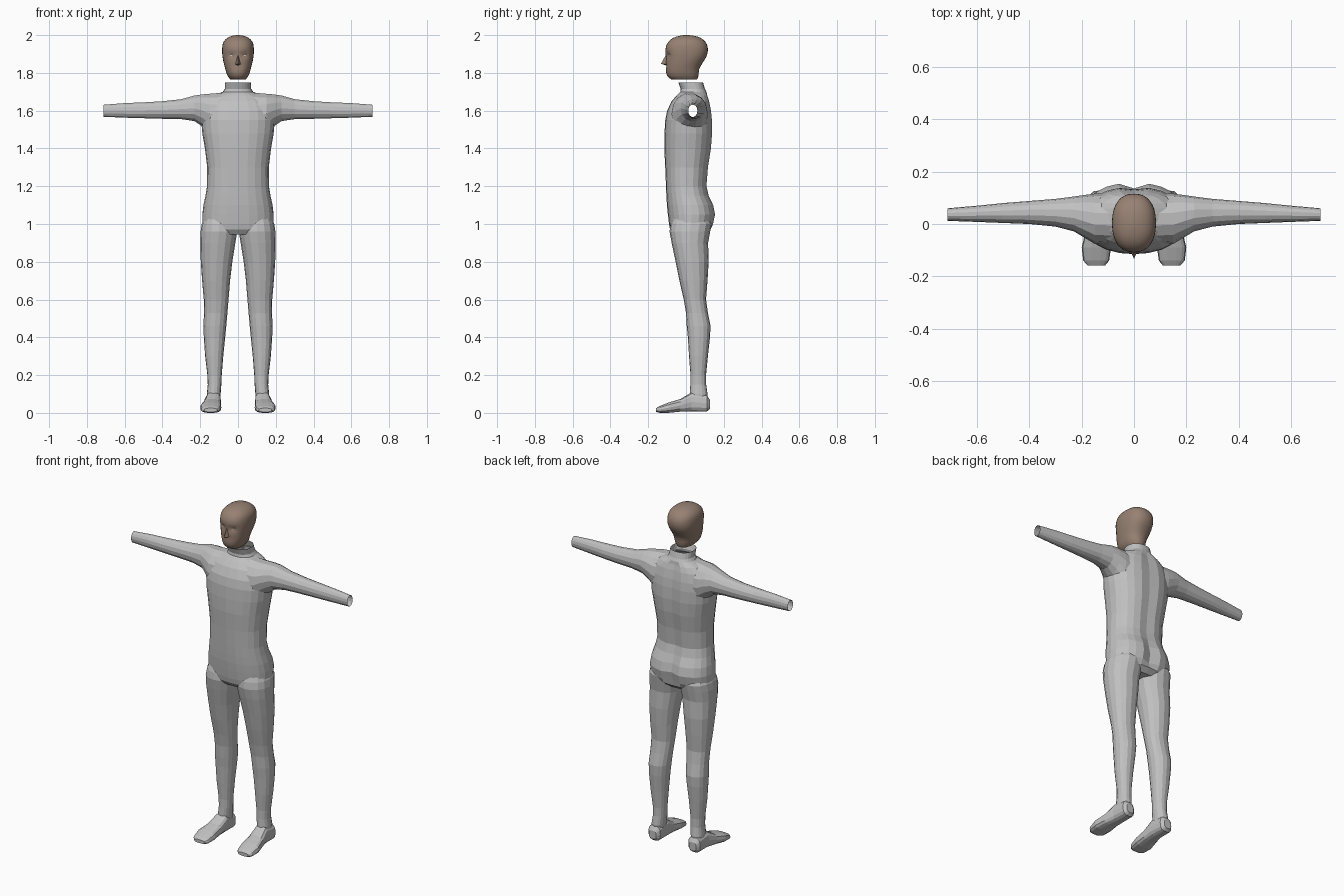
import bpy, bmesh, math


def material(name, rgb):
    m = bpy.data.materials.new(name)
    m.diffuse_color = (*rgb, 1)
    return m


SUIT = material("suit grey", (0.53, 0.53, 0.53))
SKIN = material("skin brown", (0.31, 0.22, 0.17))
WHITE = material("eye white", (0.75, 0.75, 0.75))


def densify(rows):
    """Insert one smooth in-between section between each pair of sections."""
    out = []
    for i in range(len(rows) - 1):
        p, q = rows[max(i - 1, 0)], rows[i]
        r, s = rows[i + 1], rows[min(i + 2, len(rows) - 1)]
        out.append(q)
        out.append(tuple((-a + 9 * b + 9 * c - d) / 16 for a, b, c, d in zip(p, q, r, s)))
    return out + [rows[-1]]


def loft(name, rows, axis, segs, power, mat, sculpt=None):
    """Rows are (position along axis, a_min, a_max, b_min, b_max)."""
    bm = bmesh.new()
    rings = []
    for t, a0, a1, b0, b1 in rows:
        ring = []
        for k in range(segs):
            ang = 2 * math.pi * k / segs
            c, s = math.cos(ang), math.sin(ang)
            a = (a0 + a1) / 2 + (a1 - a0) / 2 * math.copysign(abs(c) ** (2 / power), c)
            b = (b0 + b1) / 2 + (b1 - b0) / 2 * math.copysign(abs(s) ** (2 / power), s)
            if abs(a) < 1e-5:
                a = 0.0
            co = {"z": (a, b, t), "x": (t, a, b), "y": (a, t, b)}[axis]
            ring.append(bm.verts.new(sculpt(*co) if sculpt else co))
        rings.append(ring)
    for r, q in zip(rings, rings[1:]):
        for k in range(segs):
            n = (k + 1) % segs
            bm.faces.new((r[k], r[n], q[n], q[k]))
    bm.faces.new(rings[0])
    bm.faces.new(rings[-1])
    bmesh.ops.recalc_face_normals(bm, faces=bm.faces)
    me = bpy.data.meshes.new(name)
    bm.to_mesh(me)
    bm.free()
    me.materials.append(mat)
    ob = bpy.data.objects.new(name, me)
    bpy.context.collection.objects.link(ob)
    return ob


def cleft(x, y, z):
    # groove down the back and between the buttocks
    if y > 0.05 and 0.97 < z < 1.7:
        depth = 0.022 if z < 1.13 else 0.010
        y -= depth * math.exp(-(x / 0.03) ** 2)
    return x, y, z


# torso with collar
torso_rows = [(z, -w, w, y0, y1) for z, w, y0, y1 in [
    (0.945, 0.150, -0.065, 0.100), (0.97, 0.183, -0.084, 0.130), (1.00, 0.189, -0.090, 0.147),
    (1.05, 0.189, -0.096, 0.158), (1.10, 0.183, -0.101, 0.148), (1.15, 0.172, -0.104, 0.124),
    (1.20, 0.164, -0.106, 0.112), (1.30, 0.163, -0.110, 0.120), (1.40, 0.175, -0.115, 0.136),
    (1.48, 0.189, -0.114, 0.142), (1.55, 0.195, -0.110, 0.141), (1.60, 0.190, -0.100, 0.136),
    (1.65, 0.168, -0.076, 0.126), (1.68, 0.130, -0.050, 0.117), (1.70, 0.080, -0.030, 0.108),
    (1.715, 0.070, -0.028, 0.100), (1.75, 0.068, -0.041, 0.090)]]
body = loft("body_suit", torso_rows, "z", 24, 2.3, SUIT, cleft)

# both arms as one sleeve passing through the chest
half = [(0.08, -0.080, 0.115, 1.45, 1.698), (0.15, -0.076, 0.116, 1.475, 1.692),
        (0.19, -0.052, 0.111, 1.515, 1.688), (0.23, -0.028, 0.105, 1.543, 1.682),
        (0.30, -0.010, 0.096, 1.554, 1.662), (0.40, 0.000, 0.088, 1.556, 1.651),
        (0.50, 0.004, 0.080, 1.559, 1.645), (0.60, 0.008, 0.070, 1.562, 1.641),
        (0.712, 0.012, 0.060, 1.567, 1.632)]
arm_rows = [(-r[0], *r[1:]) for r in reversed(half)] + half
parts = [loft("arms", arm_rows, "x", 14, 2.1, SUIT)]

# legs and feet
leg_rows = [
    (0.05, 0.096, 0.164, 0.024, 0.108), (0.10, 0.092, 0.165, 0.020, 0.114),
    (0.15, 0.088, 0.160, 0.023, 0.107), (0.20, 0.086, 0.162, 0.024, 0.106),
    (0.30, 0.078, 0.174, 0.016, 0.116), (0.40, 0.068, 0.181, 0.010, 0.127),
    (0.46, 0.062, 0.183, 0.004, 0.130), (0.53, 0.056, 0.180, 0.000, 0.116),
    (0.60, 0.050, 0.181, -0.012, 0.106), (0.70, 0.042, 0.190, -0.035, 0.114),
    (0.80, 0.030, 0.197, -0.055, 0.120), (0.90, 0.014, 0.199, -0.076, 0.117),
    (0.96, 0.004, 0.198, -0.087, 0.128), (1.00, 0.006, 0.192, -0.082, 0.135),
    (1.06, 0.030, 0.165, -0.060, 0.110)]
foot_rows = [
    (0.126, 0.108, 0.155, 0.020, 0.070), (0.110, 0.092, 0.170, 0.006, 0.095),
    (0.030, 0.090, 0.172, 0.006, 0.110), (-0.030, 0.090, 0.186, 0.006, 0.074),
    (-0.090, 0.088, 0.200, 0.000, 0.056), (-0.140, 0.095, 0.194, 0.000, 0.036),
    (-0.158, 0.110, 0.178, 0.005, 0.025)]
for side in (1, -1):
    def place(x, y, z, s=side):
        return s * x, y, z
    parts.append(loft("leg", leg_rows, "z", 16, 2.2, SUIT, place))
    parts.append(loft("foot", foot_rows, "y", 14, 2.8, SUIT, place))

# merge the limbs into one suit
bpy.context.view_layer.objects.active = body
for part in parts:
    mod = body.modifiers.new("union", "BOOLEAN")
    mod.operation = "UNION"
    mod.solver = "EXACT"
    mod.object = part
    bpy.ops.object.modifier_apply(modifier=mod.name)
    bpy.data.objects.remove(part)

# open the neck and the cuffs
bm = bmesh.new()
bm.from_mesh(body.data)
ends = []
for f in bm.faces:
    c = f.calc_center_median()
    if (c.z > 1.745 and f.normal.z > 0.9) or (abs(c.x) > 0.705 and abs(f.normal.x) > 0.9):
        ends.append(f)
bmesh.ops.delete(bm, geom=ends, context="FACES")
bm.to_mesh(body.data)
bm.free()


def face(x, y, z):
    # eye sockets, mouth crease and hollow under the jaw
    if y < -0.03:
        y += 0.015 * math.exp(-((abs(x) - 0.033) / 0.018) ** 2 - ((z - 1.895) / 0.014) ** 2)
        y += 0.005 * math.exp(-(x / 0.03) ** 2 - ((z - 1.832) / 0.008) ** 2)
    return x, y, z


# head
head_rows = [(z, -w, w, y0, y1) for z, w, y0, y1 in [
    (1.765, 0.040, -0.078, 0.058), (1.785, 0.056, -0.100, 0.066), (1.82, 0.067, -0.107, 0.070),
    (1.85, 0.075, -0.106, 0.086), (1.88, 0.081, -0.106, 0.105), (1.91, 0.084, -0.109, 0.115),
    (1.94, 0.083, -0.106, 0.114), (1.965, 0.076, -0.093, 0.102), (1.985, 0.057, -0.068, 0.078),
    (1.996, 0.032, -0.036, 0.045), (2.0, 0.008, -0.008, 0.014)]]
head = loft("head", densify(head_rows), "z", 32, 2.3, SKIN, face)

# nose wedge
nose_mesh = bpy.data.meshes.new("nose")
nose_mesh.from_pydata(
    [(0, -0.103, 1.902), (0, -0.133, 1.848), (0.017, -0.098, 1.846), (-0.017, -0.098, 1.846),
     (0, -0.100, 1.838)],
    [], [(0, 1, 2), (0, 3, 1), (1, 4, 2), (1, 3, 4), (0, 2, 4), (0, 4, 3)])
nose_mesh.materials.append(SKIN)
bpy.context.collection.objects.link(bpy.data.objects.new("nose", nose_mesh))

# eyes
for side, name in ((1, "left_eye"), (-1, "right_eye")):
    bpy.ops.mesh.primitive_uv_sphere_add(segments=12, ring_count=8, radius=1,
                                         location=(side * 0.033, -0.080, 1.893))
    eye = bpy.context.object
    eye.name = name
    eye.scale = (0.013, 0.010, 0.007)
    eye.data.materials.append(WHITE)

# rounded shading on the head, flat facets on the suit
bpy.ops.object.select_all(action="DESELECT")
head.select_set(True)
bpy.context.view_layer.objects.active = head
bpy.ops.object.shade_smooth_by_angle(angle=math.radians(40))
